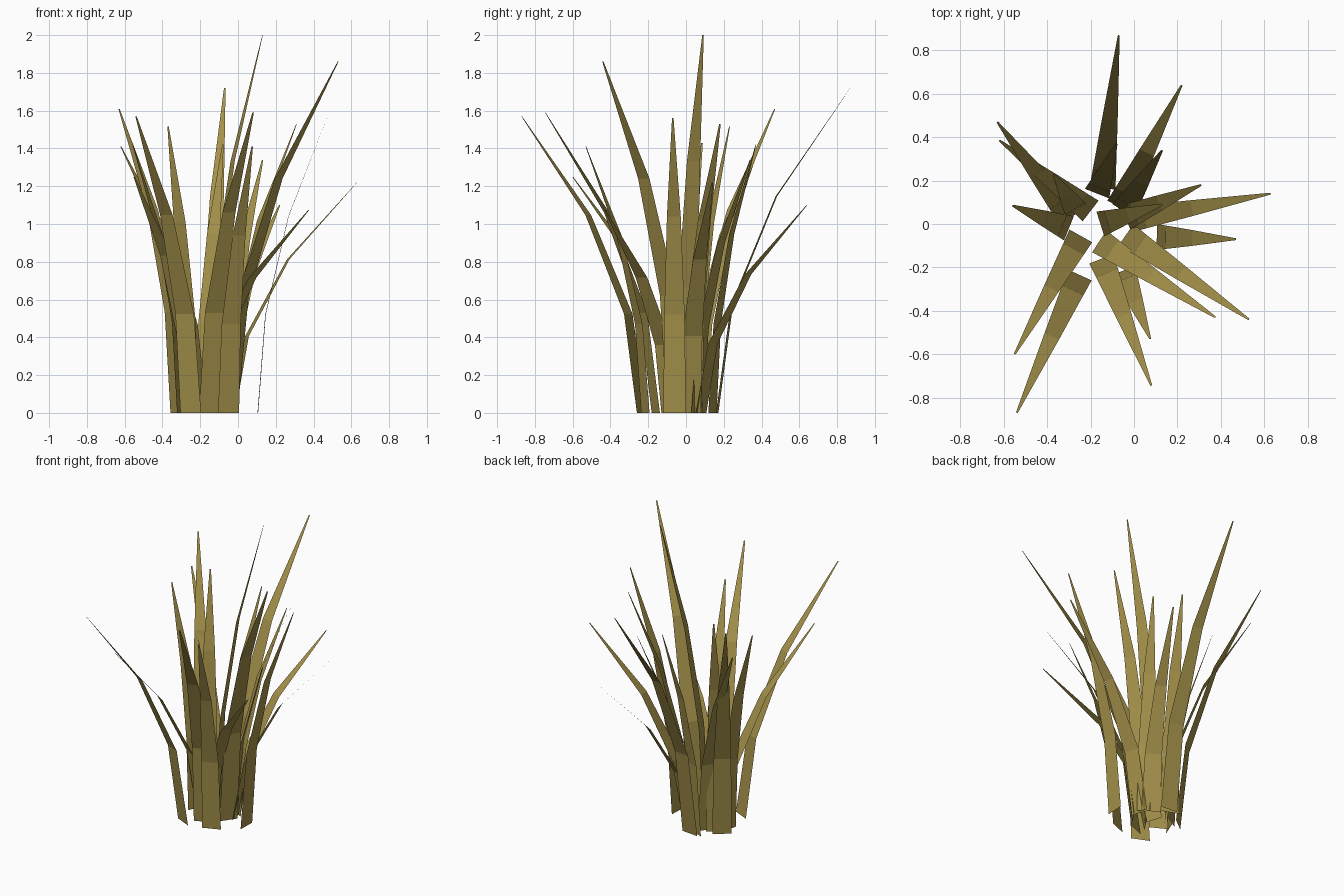
import bpy
import bmesh
from mathutils import Vector

# Remove the default cube only
default_cube = bpy.data.objects.get("Cube")
if default_cube:
    bpy.data.objects.remove(default_cube, do_unlink=True)

# Single dry-grass colour
COLOUR = (0.375, 0.285, 0.07, 1.0)
straw = bpy.data.materials.new("dry_grass")
straw.use_nodes = True
straw.diffuse_color = COLOUR
shader = straw.node_tree.nodes["Principled BSDF"]
shader.inputs["Base Color"].default_value = COLOUR
shader.inputs["Roughness"].default_value = 0.9

# Relative blade width at equally spaced heights, root to tip
TAPER = (1.0, 0.9, 0.61, 0.07)
ROOT_WIDTH = 0.12


def make_blade(name, root, tip):
    """Flat ribbon that bends outward along a parabola from root to tip."""
    root = Vector((root[0], root[1], 0.0))
    lean = Vector((tip[0], tip[1], 0.0)) - root
    side = Vector((-lean.y, lean.x, 0.0)).normalized()
    bm = bmesh.new()
    rows = []
    for i, taper in enumerate(TAPER):
        t = i / (len(TAPER) - 1)
        centre = root + lean * t * t
        centre.z = tip[2] * t
        half = side * (ROOT_WIDTH * taper / 2)
        rows.append((bm.verts.new(centre - half), bm.verts.new(centre + half)))
    # Faces look inward and up
    for low, high in zip(rows, rows[1:]):
        bm.faces.new((low[0], high[0], high[1], low[1])).normal_update()
    bm.normal_update()
    if bm.faces[:][0].normal.dot(lean) > 0:
        bmesh.ops.reverse_faces(bm, faces=bm.faces[:])
    mesh = bpy.data.meshes.new(name)
    bm.to_mesh(mesh)
    bm.free()
    mesh.materials.append(straw)
    blade = bpy.data.objects.new(name, mesh)
    bpy.context.collection.objects.link(blade)
    return blade


# Each blade: root (x, y), tip (x, y, z)
BACK = [
    ((-.145, .165), (-.07, .87, 1.72)),
    ((-.07, .08), (.22, .64, 1.1)),
    ((-.05, .06), (.13, .34, 1.34)),
    ((-.17, .14), (-.08, .37, 1.42)),
]
RIGHT = [
    ((-.31, .055), (-.63, .47, 1.61)),
    ((-.2, .06), (-.62, .385, 1.41)),
    ((-.26, .05), (-.37, .23, 1.515)),
    ((-.3, -.02), (-.56, .085, 1.43)),
]
FRONT = [
    ((-.245, -.055), (-.55, -.6, 1.25)),
    ((-.25, -.235), (-.54, -.87, 1.57)),
    ((-.15, -.16), (.08, -.745, 1.59)),
    ((-.05, -.215), (.075, -.53, 1.41)),
    ((-.16, -.08), (.375, -.43, 1.075)),
]
LEFT = [
    ((-.037, -.05), (.53, -.44, 1.86)),
    ((.105, -.06), (.47, -.07, 1.56)),
    ((-.025, .02), (.63, .14, 1.22)),
    ((-.04, .03), (.31, .18, 1.53)),
    ((-.155, 0), (.13, .09, 2.0)),
]

for group, blades in (("back", BACK), ("right", RIGHT), ("front", FRONT), ("left", LEFT)):
    for number, (root, tip) in enumerate(blades, 1):
        make_blade(f"{group}_grass_blade_{number}", root, tip)
